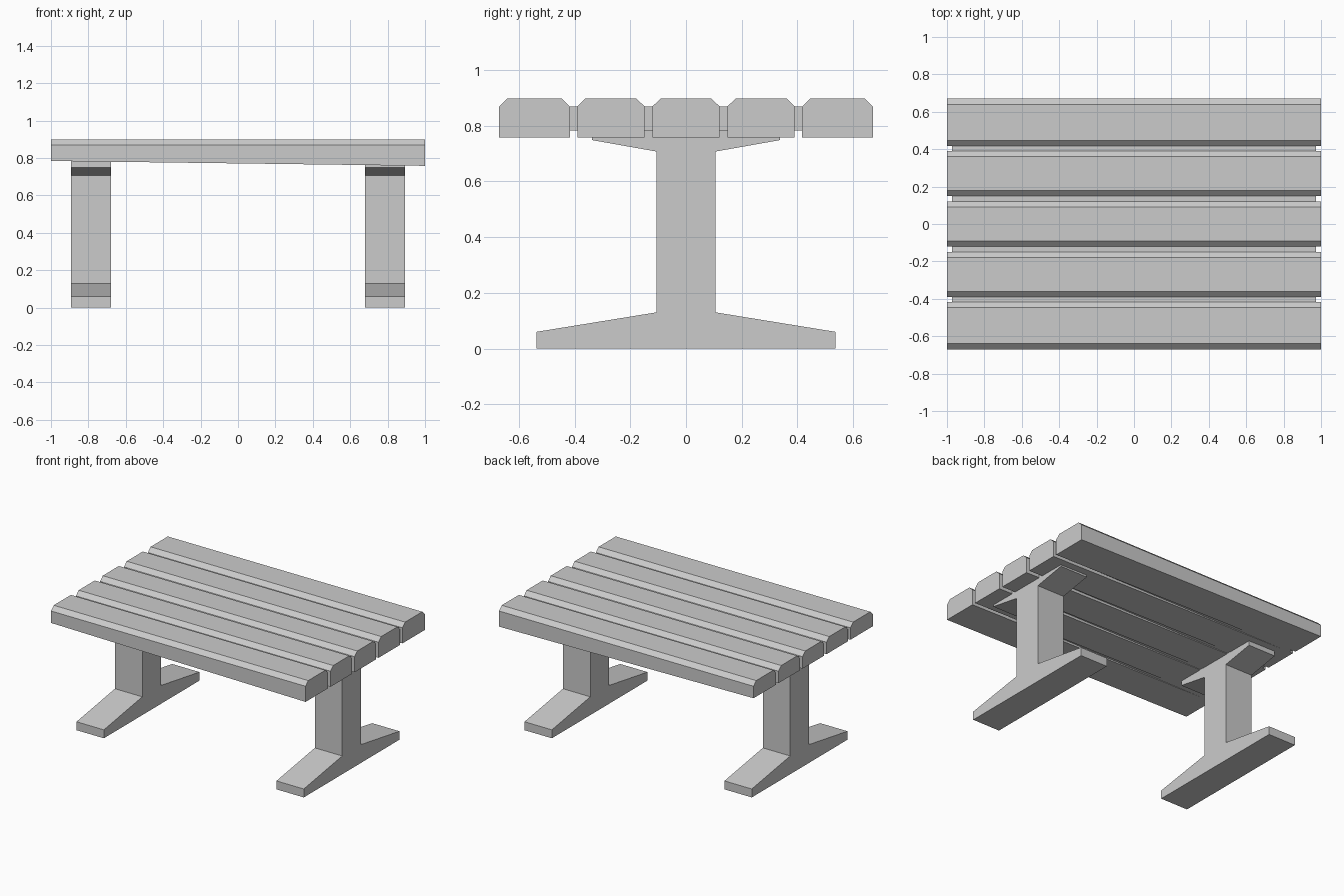
import bpy

if "Cube" in bpy.data.objects:
    bpy.data.objects.remove(bpy.data.objects["Cube"])


def prism(name, ring_a, ring_b):
    """Solid between two matching end outlines."""
    n = len(ring_a)
    faces = [tuple(range(n))[::-1], tuple(range(n, 2 * n))]
    faces += [(i, (i + 1) % n, n + (i + 1) % n, n + i) for i in range(n)]
    mesh = bpy.data.meshes.new(name)
    mesh.from_pydata(ring_a + ring_b, [], faces)
    mesh.update()
    obj = bpy.data.objects.new(name, mesh)
    bpy.context.collection.objects.link(obj)
    return obj


def extrude_x(name, profile, x0, x1):
    return prism(name, [(x0, y, z) for y, z in profile],
                 [(x1, y, z) for y, z in profile])


# Chamfered planks whose underside slopes slightly down to the right
TOP, SHOULDER, C = 0.898, 0.869, 0.03


def plank_end(x, y0, y1, bottom):
    pts = [(y0, bottom), (y1, bottom), (y1, SHOULDER), (y1 - C, TOP),
           (y0 + C, TOP), (y0, SHOULDER)]
    return [(x, y, z) for y, z in pts]


spans = [(-0.67, -0.417), (-0.39, -0.149), (-0.12, 0.12),
         (0.149, 0.39), (0.417, 0.67)]
for i, (y0, y1) in enumerate(spans):
    prism(f"plank_{i + 1}", plank_end(-1, y0, y1, 0.784),
          plank_end(1, y0, y1, 0.758))

# Recessed filler strips in the gaps
for i in range(4):
    a, b = spans[i][1], spans[i + 1][0]
    extrude_x(f"filler_strip_{i + 1}",
              [(a, 0.783), (b, 0.783), (b, SHOULDER), (a, SHOULDER)],
              -0.972, 0.972)

# Pedestal legs: tapered foot, column and flared head, mirrored in y
half = [(0.537, 0), (0.537, 0.06), (0.106, 0.13), (0.106, 0.707),
        (0.337, 0.748), (0.337, 0.783)]
profile = half + [(-y, z) for y, z in reversed(half)]
extrude_x("left_leg", profile, -0.893, -0.678)
extrude_x("right_leg", profile, 0.678, 0.893)
